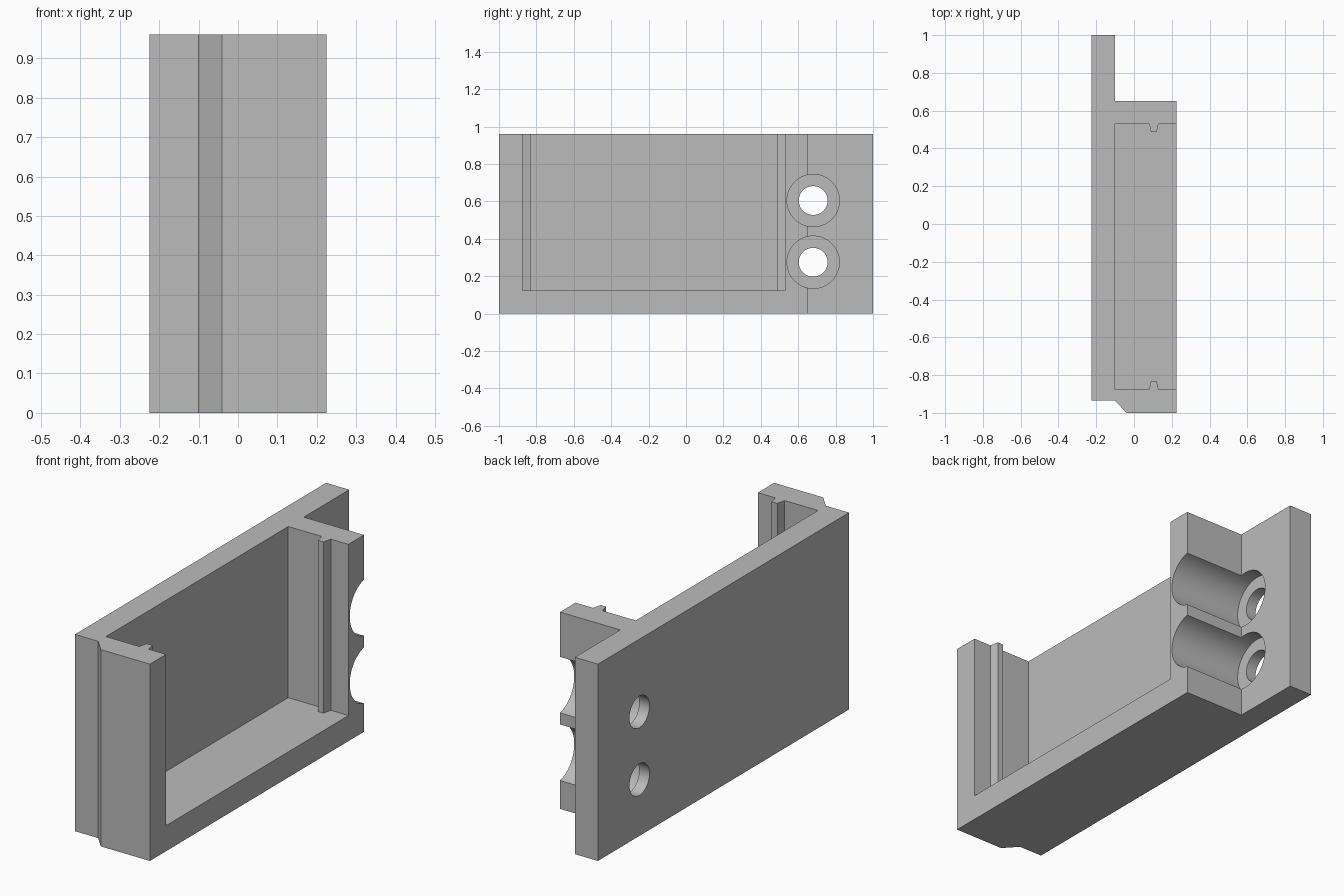
import bpy
import bmesh
import math
from mathutils import Matrix

if "Cube" in bpy.data.objects:
    bpy.data.objects.remove(bpy.data.objects["Cube"], do_unlink=True)

HEIGHT = 0.96
BACK, INNER, OPEN = -0.225, -0.1, 0.225    # x of plate back, plate inner face, open side
BORE_FLOOR = -0.17                         # x of the counterbore seat

grey = bpy.data.materials.new("plain grey")
grey.use_nodes = True
colour = (0.5, 0.5, 0.5, 1)
grey.diffuse_color = colour
grey.node_tree.nodes["Principled BSDF"].inputs["Base Color"].default_value = colour


def add_object(name, bm):
    bmesh.ops.recalc_face_normals(bm, faces=bm.faces)
    mesh = bpy.data.meshes.new(name)
    bm.to_mesh(mesh)
    bm.free()
    mesh.materials.append(grey)
    obj = bpy.data.objects.new(name, mesh)
    bpy.context.collection.objects.link(obj)
    return obj


def prism(name, outline, bottom, top):
    """Extrude an x-y outline upwards."""
    bm = bmesh.new()
    face = bm.faces.new([bm.verts.new((x, y, bottom)) for x, y in outline])
    raised = bmesh.ops.extrude_face_region(bm, geom=[face])["geom"]
    bmesh.ops.translate(bm, vec=(0, 0, top - bottom),
                        verts=[v for v in raised if isinstance(v, bmesh.types.BMVert)])
    return add_object(name, bm)


def bore(name, radius, z, x_start, x_end):
    """Cylinder along x at the screw position."""
    bm = bmesh.new()
    bmesh.ops.create_cone(
        bm, cap_ends=True, segments=64, radius1=radius, radius2=radius,
        depth=x_end - x_start,
        matrix=Matrix.Translation(((x_start + x_end) / 2, 0.68, z))
        @ Matrix.Rotation(math.pi / 2, 4, "Y"))
    return add_object(name, bm)


# Plate with open-sided tray, chamfered at the front
bracket = prism("bracket_body", [
    (BACK, -0.935), (INNER, -0.935), (-0.04, -1), (OPEN, -1),
    (OPEN, 0.65), (INNER, 0.65), (INNER, 1), (BACK, 1)], 0, HEIGHT)

# Tray pocket; the notches in its outline leave a tapered rib on each end wall
rib = [(0.08, 0), (0.09, 0.043), (0.12, 0.043), (0.13, 0)]
front_wall, back_wall = -0.875, 0.53
pocket = ([(INNER, front_wall)] + [(x, front_wall + d) for x, d in rib]
          + [(0.4, front_wall), (0.4, back_wall)]
          + [(x, back_wall - d) for x, d in reversed(rib)] + [(INNER, back_wall)])
cutters = [prism("pocket_cutter", pocket, 0.125, 1.2)]

# Two screw holes with counterbores
for label, z in (("lower", 0.275), ("upper", 0.605)):
    cutters.append(bore(label + "_counterbore_cutter", 0.14, z, BORE_FLOOR, 0.4))
    cutters.append(bore(label + "_hole_cutter", 0.077, z, -0.4, 0))

# Cut, bake the result and discard the cutters
for cutter in cutters:
    cutter.hide_render = True
    cut = bracket.modifiers.new(cutter.name, "BOOLEAN")
    cut.operation = "DIFFERENCE"
    cut.solver = "EXACT"
    cut.object = cutter
bpy.context.view_layer.update()
graph = bpy.context.evaluated_depsgraph_get()
result = bpy.data.meshes.new_from_object(bracket.evaluated_get(graph))
bracket.modifiers.clear()
bracket.data = result
for cutter in cutters:
    bpy.data.objects.remove(cutter, do_unlink=True)

# Smooth bores, sharp edges elsewhere
bpy.ops.object.select_all(action="DESELECT")
bracket.select_set(True)
bpy.context.view_layer.objects.active = bracket
bpy.ops.object.shade_smooth_by_angle(angle=math.radians(30))
